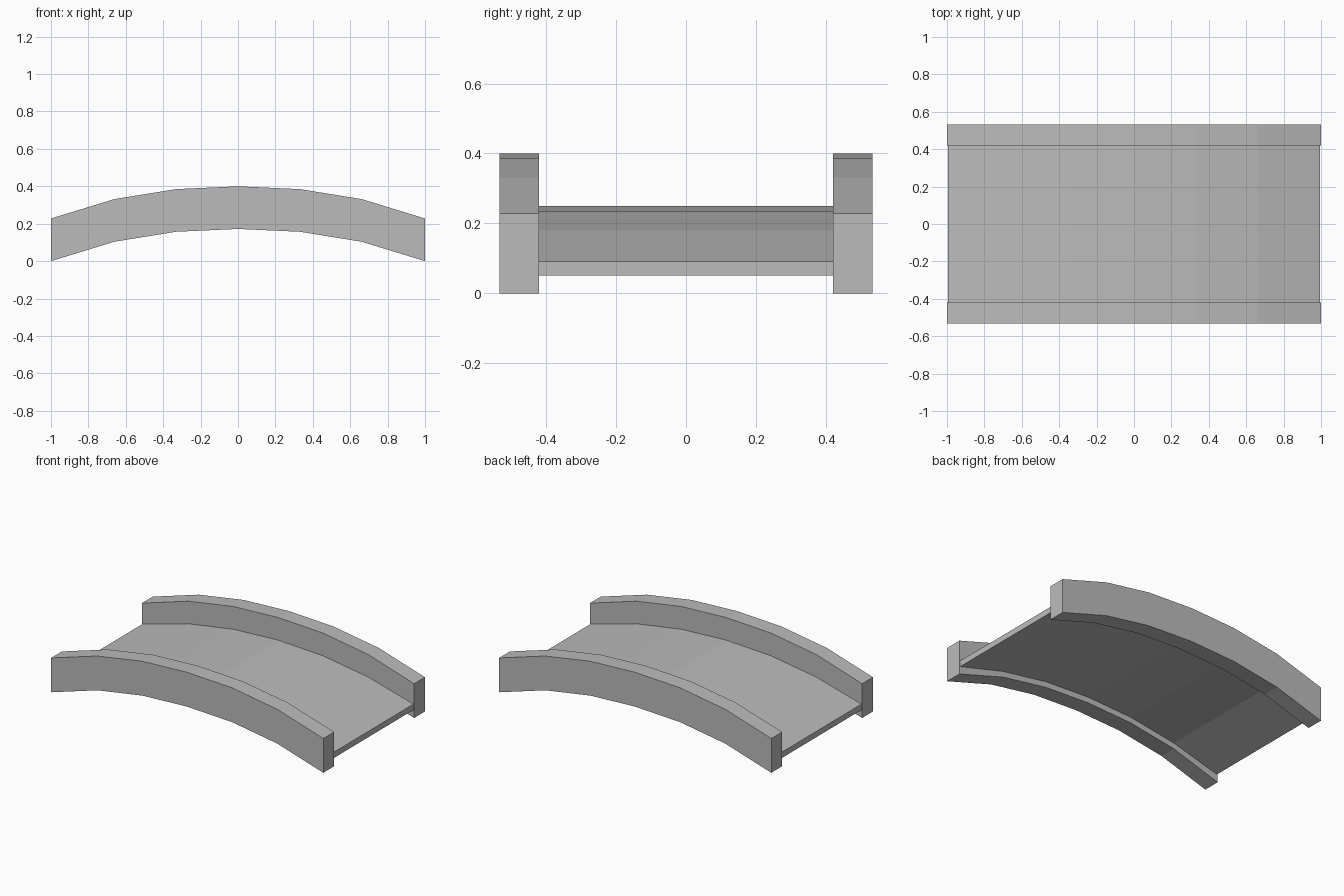
import bpy
import bmesh

cube = bpy.data.objects.get("Cube")
if cube:
    bpy.data.objects.remove(cube, do_unlink=True)

# One plain stone colour
stone = bpy.data.materials.new("grey stone")
stone.use_nodes = True
colour = (0.5, 0.5, 0.5, 1.0)
stone.diffuse_color = colour
stone.node_tree.nodes["Principled BSDF"].inputs["Base Color"].default_value = colour


def arch(name, half, thickness, y0, y1):
    """Extrude a faceted arched band along y; half runs from the crown to one end."""
    lower = [(-x, z) for x, z in reversed(half[1:])] + half
    upper = [(x, z + thickness) for x, z in lower]
    bm = bmesh.new()

    def row(points, y):
        return [bm.verts.new((x, y, z)) for x, z in points]

    rows = [row(lower, y0), row(upper, y0), row(upper, y1), row(lower, y1)]
    for a, b in zip(rows, rows[1:] + rows[:1]):
        for i in range(len(lower) - 1):
            bm.faces.new((a[i], a[i + 1], b[i + 1], b[i]))
    for i in (0, -1):
        bm.faces.new([r[i] for r in rows])
    bmesh.ops.recalc_face_normals(bm, faces=bm.faces)
    mesh = bpy.data.meshes.new(name)
    bm.to_mesh(mesh)
    bm.free()
    mesh.materials.append(stone)
    obj = bpy.data.objects.new(name, mesh)
    bpy.context.collection.objects.link(obj)
    return obj


# Side walls
wall = [(0, 0.172), (0.33, 0.157), (0.66, 0.104), (1.0, 0.0)]
arch("front_wall", wall, 0.228, -0.533, -0.42)
arch("back_wall", wall, 0.228, 0.42, 0.533)

# Walkway between the walls
deck = [(0, 0.211), (0.33, 0.195), (0.66, 0.143), (0.995, 0.052)]
arch("deck", deck, 0.039, -0.42, 0.42)
